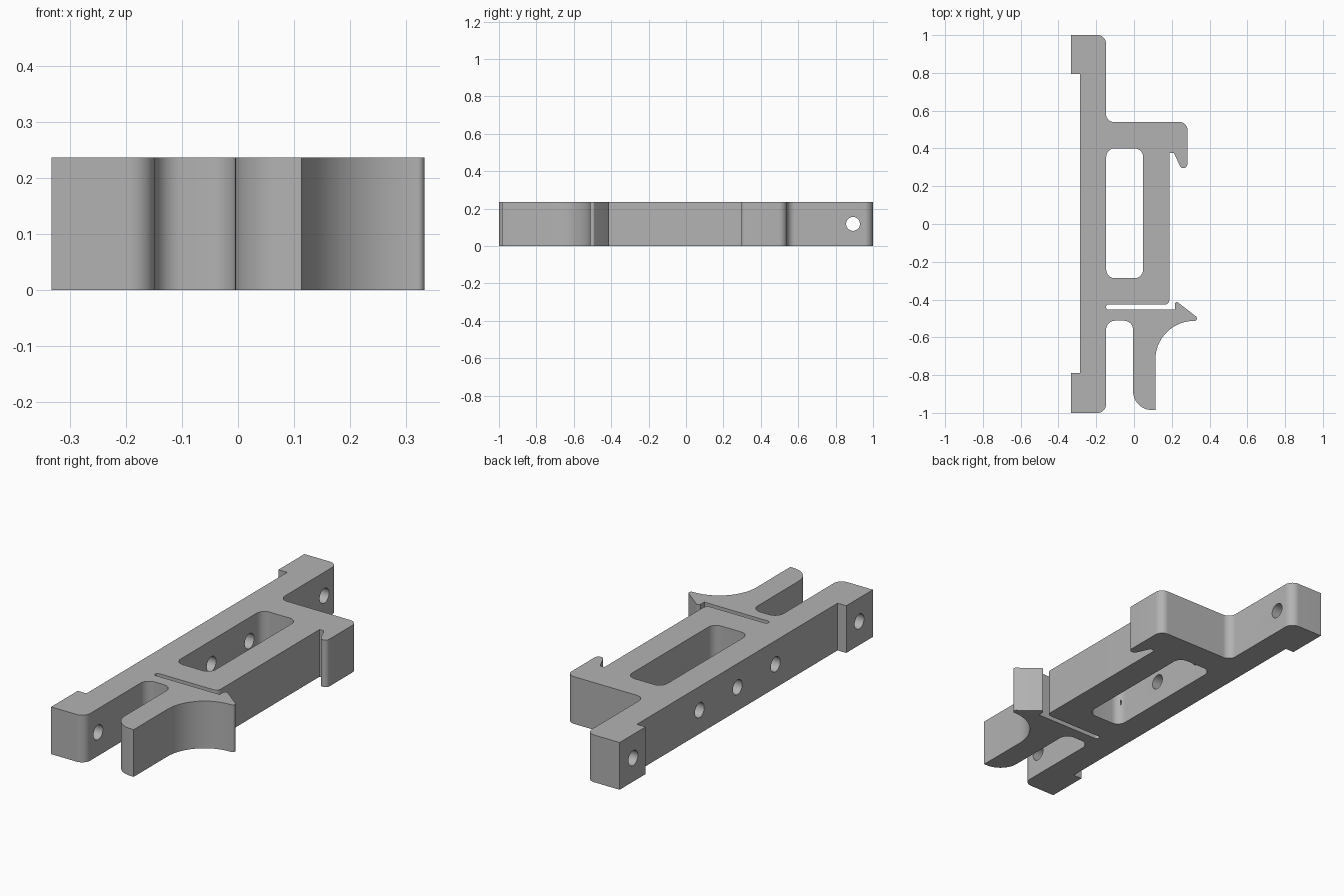
import bpy, bmesh, math
from mathutils import Vector

if "Cube" in bpy.data.objects:
    bpy.data.objects.remove(bpy.data.objects["Cube"])

HEIGHT = 0.236
grey = bpy.data.materials.new("plain grey")
grey.use_nodes = True
colour = (0.45, 0.45, 0.45, 1)
grey.diffuse_color = colour
grey.node_tree.nodes["Principled BSDF"].inputs["Base Color"].default_value = colour


def rounded(corners):
    """Replace each (x, y, radius) corner with a tangent arc."""
    out = []
    for i, (x, y, r) in enumerate(corners):
        p = Vector((x, y))
        if r == 0:
            out.append(p)
            continue
        a = (Vector(corners[i - 1][:2]) - p).normalized()
        b = (Vector(corners[(i + 1) % len(corners)][:2]) - p).normalized()
        half = a.angle(b) / 2
        centre = p + (a + b).normalized() * (r / math.sin(half))
        start = p + a * (r / math.tan(half)) - centre
        end = p + b * (r / math.tan(half)) - centre
        sweep = math.pi - 2 * half
        steps = max(4, round(sweep / math.radians(7)))
        for k in range(steps + 1):
            t = k / steps
            arc = (start * math.sin((1 - t) * sweep) + end * math.sin(t * sweep)) / math.sin(sweep)
            out.append(centre + arc)
    return out


def prism(name, corners, z0, z1):
    bm = bmesh.new()
    face = bm.faces.new([bm.verts.new((p.x, p.y, z0)) for p in rounded(corners)])
    top = bmesh.ops.extrude_face_region(bm, geom=[face])["geom"]
    bmesh.ops.translate(bm, vec=(0, 0, z1 - z0),
                        verts=[g for g in top if isinstance(g, bmesh.types.BMVert)])
    bmesh.ops.recalc_face_normals(bm, faces=bm.faces)
    mesh = bpy.data.meshes.new(name)
    bm.to_mesh(mesh)
    bm.free()
    ob = bpy.data.objects.new(name, mesh)
    bpy.context.collection.objects.link(ob)
    mesh.materials.append(grey)
    return ob


def cut(target, cutter):
    bpy.context.view_layer.objects.active = target
    mod = target.modifiers.new("cut", "BOOLEAN")
    mod.operation, mod.solver, mod.object = "DIFFERENCE", "EXACT", cutter
    bpy.ops.object.modifier_apply(modifier=mod.name)
    bpy.data.objects.remove(cutter)


# Bracket outline, counter-clockwise from the front mounting foot
bracket = prism("latch_bracket", [
    (-.333, -1, 0), (-.148, -1, .045), (-.148, -.512, .048),
    # thumb lever with a curved flank and a barbed catch
    (-.005, -.512, .048), (-.005, -.985, .1), (.113, -.985, 0),
    (.113, -.513, .205), (.333, -.513, .012), (.333, -.493, .01),
    (.226, -.41, .006), (.216, -.422, 0), (.216, -.453, 0),
    # thin flex slot
    (-.148, -.453, .012), (-.148, -.427, .012), (.187, -.427, .025),
    # rear arm with a hooked end
    (.187, .377, 0), (.211, .377, .012), (.248, .296, .02), (.283, .296, .022),
    (.283, .54, .042), (-.148, .54, .042),
    # rear mounting foot and recessed back
    (-.148, 1, .045), (-.333, 1, 0), (-.333, .795, 0),
    (-.285, .795, 0), (-.285, -.79, 0), (-.333, -.79, 0)], 0, HEIGHT)

# Central window
cut(bracket, prism("window_cutter", [
    (-.147, -.287, .045), (.048, -.287, .045),
    (.048, .4, .045), (-.147, .4, .045)], -.1, HEIGHT + .1))

# Screw holes through the back rail
for y in (-.893, -.3, 0, .3, .893):
    bpy.ops.mesh.primitive_cylinder_add(vertices=40, radius=.037, depth=.26,
                                        location=(-.27, y, HEIGHT / 2),
                                        rotation=(0, math.pi / 2, 0))
    cut(bracket, bpy.context.object)

bpy.ops.object.select_all(action="DESELECT")
bracket.select_set(True)
bpy.context.view_layer.objects.active = bracket
bpy.ops.object.shade_smooth_by_angle(angle=math.radians(25))
